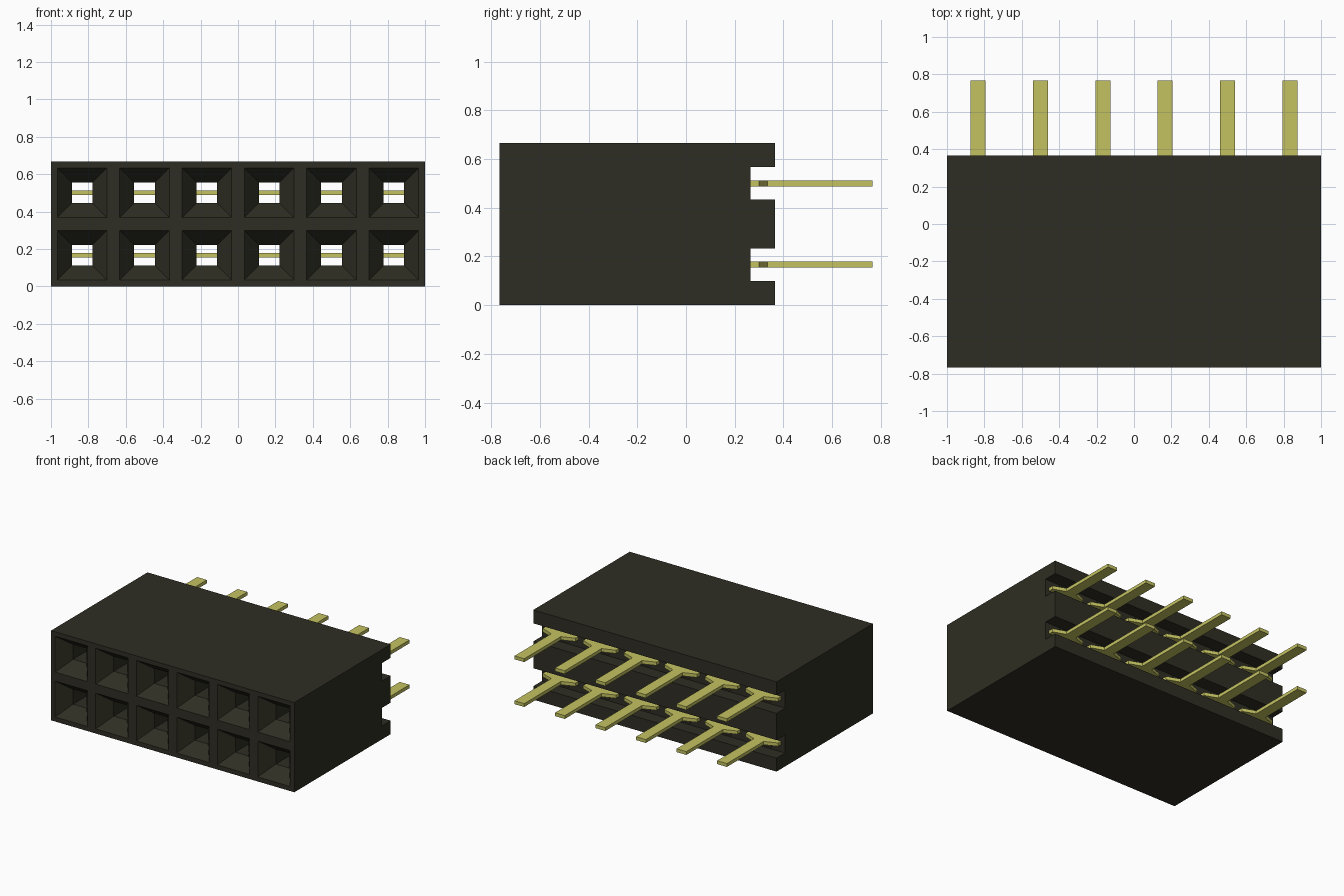
import bpy, bmesh

old = bpy.data.objects.get("Cube")
if old:
    bpy.data.objects.remove(old, do_unlink=True)

HEIGHT, FRONT, BACK, PIN_END = 0.667, -0.767, 0.365, 0.767
FLOOR = 0.265                    # bottom of the rear grooves
PITCH = 1 / 3
COLUMNS = [(i - 2.5) * PITCH for i in range(6)]
ROWS = [HEIGHT / 2 - PITCH / 2, HEIGHT / 2 + PITCH / 2]


def material(name, color):
    mat = bpy.data.materials.new(name)
    mat.use_nodes = True
    mat.diffuse_color = (*color, 1)
    mat.node_tree.nodes["Principled BSDF"].inputs["Base Color"].default_value = (*color, 1)
    return mat


black = material("black plastic", (0.028, 0.027, 0.017))
gold = material("pale gold", (0.55, 0.54, 0.12))


def make_object(name, bm, mat):
    bmesh.ops.recalc_face_normals(bm, faces=bm.faces)
    mesh = bpy.data.meshes.new(name)
    bm.to_mesh(mesh)
    bm.free()
    mesh.materials.append(mat)
    obj = bpy.data.objects.new(name, mesh)
    bpy.context.collection.objects.link(obj)
    return obj


def loft(bm, rings):
    """Skin matching rings of points and cap both ends."""
    loops = [[bm.verts.new(p) for p in ring] for ring in rings]
    n = len(loops[0])
    for a, b in zip(loops, loops[1:]):
        for i in range(n):
            j = (i + 1) % n
            bm.faces.new((a[i], a[j], b[j], b[i]))
    bm.faces.new(loops[0])
    bm.faces.new(loops[-1])


def rect(x, z, hx, hz, y):
    return [(x - hx, y, z - hz), (x + hx, y, z - hz),
            (x + hx, y, z + hz), (x - hx, y, z + hz)]


# Housing block
bm = bmesh.new()
loft(bm, [rect(0, HEIGHT / 2, 1, HEIGHT / 2, y) for y in (FRONT, BACK)])
housing = make_object("housing", bm, black)

# Rear grooves along each row
bm = bmesh.new()
for z in ROWS:
    loft(bm, [rect(0, z, 1.1, 0.067, y) for y in (FLOOR, BACK + 0.1)])
grooves = make_object("groove_cutter", bm, black)

# Funnel mouths with square through holes
bm = bmesh.new()
OPEN, HOLE, DEPTH, OVER = 0.133, 0.055, 0.1, 0.02
flare = OPEN + (OPEN - HOLE) * OVER / DEPTH
for z in ROWS:
    for x in COLUMNS:
        loft(bm, [rect(x, z, flare, flare, FRONT - OVER),
                  rect(x, z, HOLE, HOLE, FRONT + DEPTH),
                  rect(x, z, HOLE, HOLE, FLOOR + 0.05)])
sockets = make_object("socket_cutter", bm, black)

# Cut the housing, then discard the cutters
for cutter in (grooves, sockets):
    cutter.hide_render = True
    mod = housing.modifiers.new(cutter.name, "BOOLEAN")
    mod.operation = "DIFFERENCE"
    mod.solver = "EXACT"
    mod.object = cutter
graph = bpy.context.evaluated_depsgraph_get()
cut_mesh = bpy.data.meshes.new_from_object(housing.evaluated_get(graph))
housing.modifiers.clear()
housing.data = cut_mesh
for cutter in (grooves, sockets):
    bpy.data.objects.remove(cutter, do_unlink=True)

# Flat pins with wide shoulders against the groove floor
half = [(0.135, FLOOR), (0.135, 0.3), (0.04, 0.335), (0.04, PIN_END)]
outline = half + [(-x, y) for x, y in reversed(half)]
for r, z in enumerate(ROWS):
    for c, cx in enumerate(COLUMNS):
        bm = bmesh.new()
        loft(bm, [[(cx + x, y, z + dz) for x, y in outline] for dz in (-0.0125, 0.0125)])
        make_object(f"{('lower', 'upper')[r]}_pin_{c + 1}", bm, gold)
